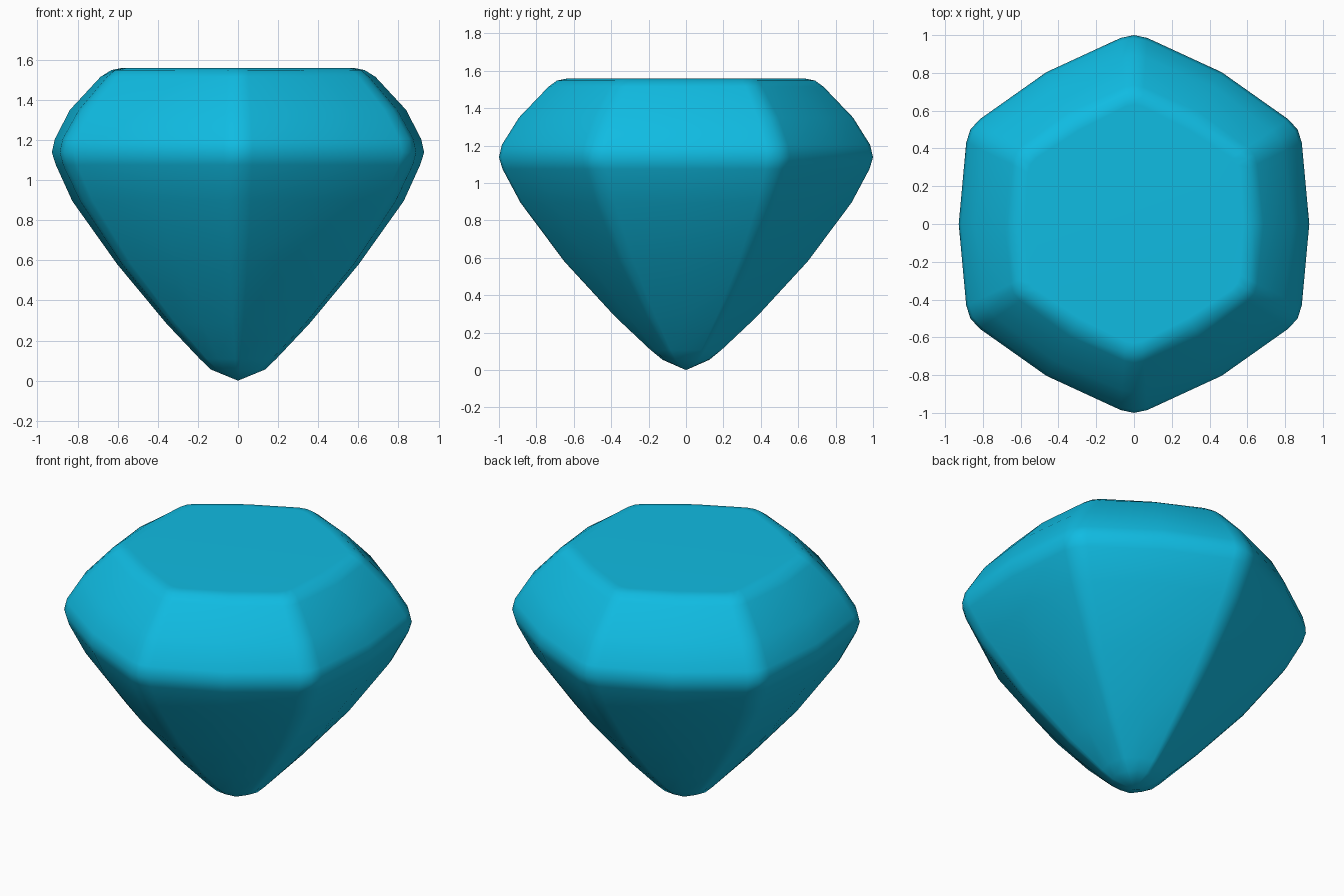
import bpy, bmesh, math

if "Cube" in bpy.data.objects:
    bpy.data.objects.remove(bpy.data.objects["Cube"])

# Gem profile: height, radius at the six corners, radius at the middle of each side
RINGS = [
    (0.055, 0.125, 0.134), (0.108, 0.190, 0.190), (0.285, 0.378, 0.357),
    (0.580, 0.650, 0.602), (0.895, 0.885, 0.826), (1.075, 0.981, 0.908),
    (1.138, 1.000, 0.928), (1.205, 0.984, 0.913), (1.350, 0.893, 0.838),
    (1.515, 0.735, 0.685), (1.548, 0.690, 0.632), (1.560, 0.630, 0.575),
]
NEAR = math.radians(4.1)   # width of the softened corner


def ring_points(z, corner, mid):
    """Hexagon with softened corners and slightly bulging sides."""
    near = corner * 0.9875
    pts = []
    for i in range(6):
        a = math.radians(90 + 60 * i)
        for off, r in ((-NEAR, near), (0, corner), (NEAR, near), (math.radians(30), mid)):
            pts.append((r * math.cos(a + off), r * math.sin(a + off), z))
    return pts


bm = bmesh.new()
loops = [[bm.verts.new(p) for p in ring_points(*r)] for r in RINGS]
n = len(loops[0])
# Facets between the rings
for low, high in zip(loops, loops[1:]):
    for i in range(n):
        j = (i + 1) % n
        bm.faces.new((low[i], low[j], high[j], high[i]))
# Pointed base and flat table
tip = bm.verts.new((0, 0, 0))
for i in range(n):
    bm.faces.new((tip, loops[0][(i + 1) % n], loops[0][i]))
bm.faces.new(loops[-1])
bmesh.ops.recalc_face_normals(bm, faces=bm.faces[:])
for f in bm.faces:
    f.smooth = True

mesh = bpy.data.meshes.new("gem")
bm.to_mesh(mesh)
bm.free()
gem = bpy.data.objects.new("gem", mesh)
bpy.context.collection.objects.link(gem)

mat = bpy.data.materials.new("gem_cyan")
mat.diffuse_color = (0.005, 0.50, 0.76, 1)
mat.use_nodes = True
mat.node_tree.nodes["Principled BSDF"].inputs["Base Color"].default_value = mat.diffuse_color
mesh.materials.append(mat)

# Face-area weighting keeps the large facets flat looking
mod = gem.modifiers.new("weighted", 'WEIGHTED_NORMAL')
mod.keep_sharp = True
